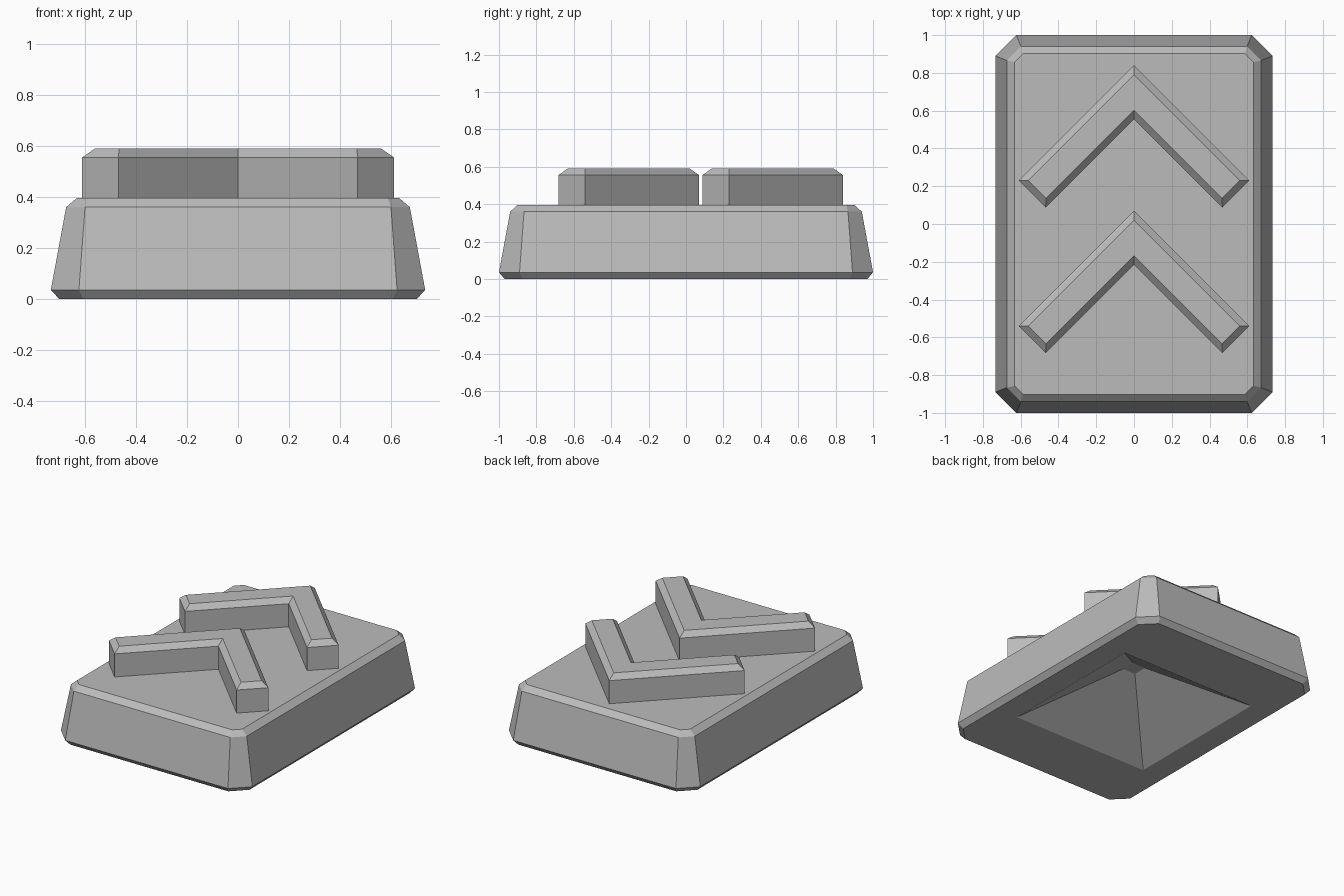
import bpy
import bmesh

cube = bpy.data.objects.get("Cube")
if cube:
    bpy.data.objects.remove(cube, do_unlink=True)

grey = bpy.data.materials.new("stone_grey")
grey.use_nodes = True
COLOUR = (0.5, 0.5, 0.5, 1)
grey.diffuse_color = COLOUR
grey.node_tree.nodes["Principled BSDF"].inputs["Base Color"].default_value = COLOUR


def add_ring(bm, outline, z):
    return [bm.verts.new((x, y, z)) for x, y in outline]


def skin(bm, rings):
    """Join successive rings with quads."""
    for low, high in zip(rings, rings[1:]):
        n = len(low)
        for i in range(n):
            j = (i + 1) % n
            bm.faces.new((low[i], low[j], high[j], high[i]))


def finish(bm, name):
    bmesh.ops.recalc_face_normals(bm, faces=bm.faces)
    mesh = bpy.data.meshes.new(name)
    bm.to_mesh(mesh)
    bm.free()
    mesh.materials.append(grey)
    obj = bpy.data.objects.new(name, mesh)
    bpy.context.collection.objects.link(obj)
    return obj


def clipped_rectangle(hx, hy, cut):
    """Rectangle outline with chamfered corners, anticlockwise."""
    points = []
    for sx, sy in ((1, 1), (-1, 1), (-1, -1), (1, -1)):
        pair = [(sx * hx, sy * (hy - cut)), (sx * (hx - cut), sy * hy)]
        points += pair if sx * sy > 0 else pair[::-1]
    return points


def rectangle(hx, hy):
    return [(hx, hy), (-hx, hy), (-hx, -hy), (hx, -hy)]


# Tapered base with bevelled rims: half width, half depth, corner cut, height
bm = bmesh.new()
profile = [(0.70, 0.97, 0.095, 0), (0.733, 1.0, 0.11, 0.036),
           (0.673, 0.94, 0.074, 0.36), (0.632, 0.902, 0.045, 0.395)]
rings = [add_ring(bm, clipped_rectangle(hx, hy, c), z) for hx, hy, c, z in profile]
skin(bm, rings)
bm.faces.new(rings[-1])

# Pyramid recess in the underside
mouth = add_ring(bm, rectangle(0.53, 0.54), 0)
roof = add_ring(bm, rectangle(0.05, 0.05), 0.32)
skin(bm, [mouth, roof])
bm.faces.new(roof)

# Flat underside between the outer rim and the recess
open_edges = [e for e in bm.edges if len(e.link_faces) == 1]
bmesh.ops.triangle_fill(bm, edges=open_edges, use_beauty=True, normal=(0, 0, -1))
finish(bm, "base")


def chevron_outline(outer, inner, tip, y):
    """Right-angled chevron: arm lines x+y=outer and x+y=inner, ends x-y=tip."""
    right = [((inner + tip) / 2, (inner - tip) / 2),
             ((outer + tip) / 2, (outer - tip) / 2)]
    left = [(-px, py) for px, py in reversed(right)]
    return [(px, py + y) for px, py in [(0, inner)] + right + [(0, outer)] + left]


# Raised chevrons with bevelled tops
for name, y in (("back_chevron", 0), ("front_chevron", -0.77)):
    bm = bmesh.new()
    wide = chevron_outline(0.84, 0.555, 0.38, y)
    narrow = chevron_outline(0.79, 0.603, 0.33, y)
    rings = [add_ring(bm, wide, 0.39), add_ring(bm, wide, 0.555),
             add_ring(bm, narrow, 0.59)]
    skin(bm, rings)
    # Each cap is split at the apex into one quad per arm
    for ring in (rings[0], rings[-1]):
        bm.faces.new(ring[:4])
        bm.faces.new([ring[0]] + ring[3:])
    finish(bm, name)
